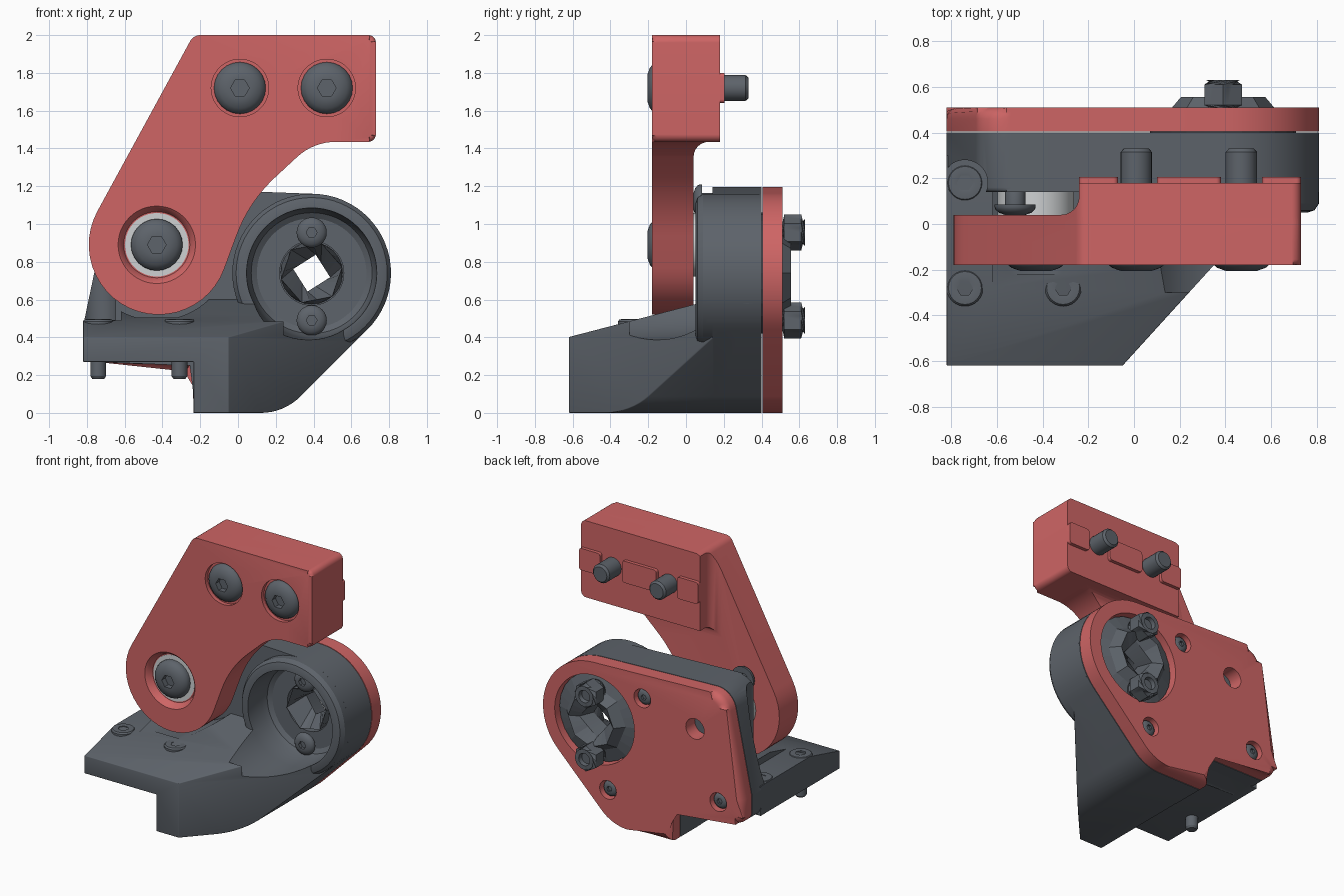
import bpy, bmesh
from math import sin, cos, tan, pi, radians
from mathutils import Vector

if "Cube" in bpy.data.objects:
    bpy.data.objects.remove(bpy.data.objects["Cube"])

def material(name, rgb):
    m = bpy.data.materials.new(name)
    m.use_nodes = True
    m.diffuse_color = (*rgb, 1)
    m.node_tree.nodes["Principled BSDF"].inputs["Base Color"].default_value = (*rgb, 1)
    return m

red = material("coral red", (0.62, 0.13, 0.13))
gray = material("slate gray", (0.11, 0.125, 0.145))
silver = material("silver", (0.62, 0.64, 0.65))

def finish(name, bm, mat):
    bmesh.ops.recalc_face_normals(bm, faces=bm.faces)
    mesh = bpy.data.meshes.new(name)
    bm.to_mesh(mesh)
    bm.free()
    mesh.materials.append(mat)
    ob = bpy.data.objects.new(name, mesh)
    bpy.context.collection.objects.link(ob)
    return ob

def loft(rings, closed=False):
    """Skin equal rings of points; cap the ends unless the rings close on themselves."""
    bm = bmesh.new()
    vs = [[bm.verts.new(p) for p in ring] for ring in rings]
    n = len(vs[0])
    for a, b in zip(vs, vs[1:] + vs[:1] if closed else vs[1:]):
        for i in range(n):
            bm.faces.new((a[i], a[(i + 1) % n], b[(i + 1) % n], b[i]))
    if not closed:
        bm.faces.new(vs[0])
        bm.faces.new(vs[-1])
    return bm

def turned(name, profile, u, v, mat, axis="Y", closed=False, n=24):
    """Turn (radius, position, sides, twist) rings; sides = 0 is round."""
    rings = []
    for r, t, *extra in profile:
        k, twist = (extra + [0, 0])[:2]
        ring = []
        for i in range(n):
            a = 2 * pi * i / n
            q = r * cos(pi / k) / cos(a % (2 * pi / k) - pi / k) if k else r
            x, y = u + q * cos(a + twist), v + q * sin(a + twist)
            ring.append((x, t, y) if axis == "Y" else (x, y, t))
        rings.append(ring)
    return finish(name, loft(rings, closed), mat)

def rod(name, r, t0, t1, u, v, mat, axis="Y", n=48):
    return turned(name, [(r, t0), (r, t1)], u, v, mat, axis, n=n)

def arc(u, v, r, a0, a1, n=24):
    return [(u + r * cos(radians(a0 + (a1 - a0) * i / n)),
             v + r * sin(radians(a0 + (a1 - a0) * i / n)), 0) for i in range(n + 1)]

def rounded(pts, n=8):
    """Replace each (x, z, radius) corner with an arc."""
    out = []
    for i, (x, z, r) in enumerate(pts):
        p = Vector((x, z))
        if not r:
            out.append(p)
            continue
        a = (Vector(pts[i - 1][:2]) - p).normalized()
        b = (Vector(pts[(i + 1) % len(pts)][:2]) - p).normalized()
        half = a.angle(b) / 2
        c = p + (a + b).normalized() * r / sin(half)
        s, e = p + a * r / tan(half) - c, p + b * r / tan(half) - c
        out += [c + (s.lerp(e, j / n)).normalized() * r for j in range(n + 1)]
    return out

def prism(pts, y0, y1, bevel_y=None, width=0.03):
    outline = rounded(pts)
    bm = loft([[(p.x, y, p.y) for p in outline] for y in (y0, y1)])
    if bevel_y is not None:
        rim = [e for e in bm.edges if all(abs(v.co.y - bevel_y) < 1e-5 for v in e.verts)]
        bmesh.ops.bevel(bm, geom=rim, offset=width, segments=3, profile=0.5, affect="EDGES")
    return bm

def box(name, x0, x1, y0, y1, z0, z1, mat):
    return finish(name, prism([(x0, z0, 0), (x1, z0, 0), (x1, z1, 0), (x0, z1, 0)], y0, y1), mat)

def apply(ob, kind, **settings):
    mod = ob.modifiers.new(kind, kind)
    for key, value in settings.items():
        setattr(mod, key, value)
    bpy.context.view_layer.objects.active = ob
    bpy.ops.object.modifier_apply(modifier=mod.name)

def combine(ob, other, op="DIFFERENCE"):
    apply(ob, "BOOLEAN", object=other, operation=op, solver="EXACT")
    bpy.data.objects.remove(other)

def screw(name, u, v, t0, t1, r, mat=gray, axis="Y", head=0.5):
    """Domed screw with a hex socket; the head top is at t0, the shaft ends at t1."""
    s = 1 if t1 > t0 else -1
    h = s * r * head
    return turned(name, [(r * .36, t0 + h * .6, 6), (r * .36, t0, 6), (r * .5, t0), (r * .78, t0 + h * .2),
                         (r * .95, t0 + h * .5), (r, t0 + h * .75), (r, t0 + h), (r * .5, t0 + h),
                         (r * .5, t1 - s * .015), (r * .4, t1)], u, v, mat, axis)

PIVOT, HUB = (-0.43, 0.89), (0.39, 0.74)

# Swing arm with thick clamp block
arm_outline = [(-0.236, 2, .06), (0.73, 2, .04), (0.73, 1.435, .04), (0.40, 1.435, .3),
               (0.059, 1.12, .8)] + arc(-0.42, 0.89, 0.37, -20, -209)
arm = finish("swing_arm", prism(arm_outline, -0.18, 0.04, -0.18, 0.025), red)
rings = []
for i in range(7):
    a = i / 6 * pi / 2
    o, y = 0.08 * (1 - sin(a)), 0.12 - 0.08 * cos(a)
    rings.append([(-0.24 - o, y, 1.435 - o), (0.8, y, 1.435 - o), (0.8, y, 2.1), (-0.24 - o, y, 2.1)])
rings.insert(0, [(x, 0.0, z) for x, y, z in rings[0]])
rings.append([(x, 0.18, z) for x, y, z in rings[-1]])
block = finish("clamp_block", loft(rings), red)
combine(block, finish("outline", prism(arm_outline, -0.05, 0.3), red), "INTERSECT")
combine(arm, block, "UNION")
combine(arm, turned("seat", [(.21, -.25), (.205, -.18), (.19, -.165), (.175, -.13)], *PIVOT, red, n=48))
for x in (0.01, 0.47):
    combine(arm, rod("seat", 0.152, -0.3, -0.15, x, 1.72, red))
    screw("clamp_screw", x, 1.72, -0.205, 0.33, 0.137)
for x0, x1 in ((-0.24, -0.07), (0.10, 0.38), (0.56, 0.73)):
    pad = [(x0, 1.64, .02), (x1, 1.64, .02), (x1, 1.80, .02), (x0, 1.80, .02)]
    finish("grip_pad", prism(pad, 0.17, 0.205), red)

# Pivot hardware
rod("pivot_bushing", 0.168, -0.132, 0.15, *PIVOT, silver)
screw("pivot_screw", *PIVOT, -0.205, 0.3, 0.137)
screw("stop_screw", -0.52, 1.12, 0.04, 0.2, 0.09)

# Body: back wall, round hub and sloped base joined together
wall_outline = [(-0.82, 0.27, .07), (-0.82, 0.46, 0), (-0.665, 1.2, .15)] \
    + arc(*HUB, 0.42, 88, -45) + [(0.244, 0, .3), (-0.235, 0, 0), (-0.235, 0.27, 0)]
body = finish("body", prism(wall_outline, 0.14, 0.40, 0.14, 0.02), gray)
hub = turned("hub", [(0.37, 0.05), (0.40, 0.06), (0.42, 0.09), (0.42, 0.39)], *HUB, gray, n=64)
base_outline = [(-0.82, 0.27, 0), (-0.82, 0.8, 0), (0.39, 0.8, 0)] + arc(*HUB, 0.42, 0, -45, 8) \
    + [(0.244, 0, .3), (-0.235, 0, 0), (-0.235, 0.27, 0)]
bm = prism(base_outline, -0.62, 0.3)
for point, normal in (((-0.05, -0.62, 0), (.44, -.4, 0)), ((0, -0.28, 0.49), (0, -.26, 1))):
    cut = bmesh.ops.bisect_plane(bm, geom=bm.verts[:] + bm.edges[:] + bm.faces[:], dist=1e-5,
                                 plane_co=point, plane_no=normal, clear_outer=True)
    rim = [g for g in cut["geom_cut"] if isinstance(g, bmesh.types.BMEdge)]
    bmesh.ops.holes_fill(bm, edges=rim, sides=0)
base = finish("base", bm, gray)
apply(base, "BEVEL", width=0.025, segments=3, limit_method="ANGLE", angle_limit=radians(30))
combine(base, box("flat", -1, -0.62, -0.3, 0.5, 0.49, 1, gray))
combine(body, base, "UNION")
combine(body, hub, "UNION")
combine(body, rod("arm_clearance", 0.4, -0.22, 0.14, *PIVOT, gray, n=64))
combine(body, turned("bowl", [(.36, -.3), (.345, .05), (.335, .2), (.32, .24), (.29, .26)], *HUB, gray, n=64))
combine(body, rod("bore", 0.17, 0.2, 0.6, *HUB, gray))
combine(body, rod("screw_pocket", 0.1, 0.491, 2, -0.74, 0.18, gray, "Z"))

# Base screws and the pins below them
for x, y in ((-0.74, -0.28), (-0.31, -0.28), (-0.74, 0.18)):
    turned("base_screw", [(.036, .46, 6), (.036, .495, 6), (.05, .497), (.072, .495), (.08, .485), (.08, .4)],
           x, y, gray, "Z")
    if y < 0:
        turned("base_pin", [(.042, .3), (.042, .195), (.032, .18)], x, y, gray, "Z")

# Back cover plate
cover = finish("back_cover", prism(wall_outline, 0.405, 0.51, 0.51, 0.05), red)
combine(cover, rod("hub_opening", 0.325, 0.3, 0.6, *HUB, red, n=64))
combine(cover, rod("pivot_opening", 0.075, 0.3, 0.6, *PIVOT, red))
for x, z in ((0.0, 1.0), (0.28, 0.25), (-0.62, 0.40)):
    combine(cover, rod("recess", 0.068, 0.45, 0.6, x, z, red))
    screw("cover_screw", x, z, 0.495, 0.43, 0.058)

# Faceted hub insert with a square through hole
turned("hub_insert", [(.165, .24, 6, .2), (.1, .38, 4, -.22), (.13, .5, 4, -.1), (.185, .555, 8), (.24, .49, 8),
                      (.32, .46), (.32, .395), (.165, .395)], *HUB, gray, closed=True)
for z in (0.49, 0.955):
    screw("hub_screw", HUB[0], z, 0.19, 0.4, 0.08)
    turned("hub_nut", [(.04, .6), (.045, .63), (.075, .63), (.095, .61, 6, pi / 2), (.095, .52, 6, pi / 2),
                       (.08, .5), (.05, .44)], HUB[0], z, gray)

# Smooth the round parts, keeping sharp edges
for ob in list(bpy.context.scene.objects):
    smooth = ob.type == "MESH" and not ob.name.startswith("hub_insert")
    ob.select_set(smooth)
bpy.context.view_layer.objects.active = body
bpy.ops.object.shade_smooth_by_angle(angle=radians(32))
